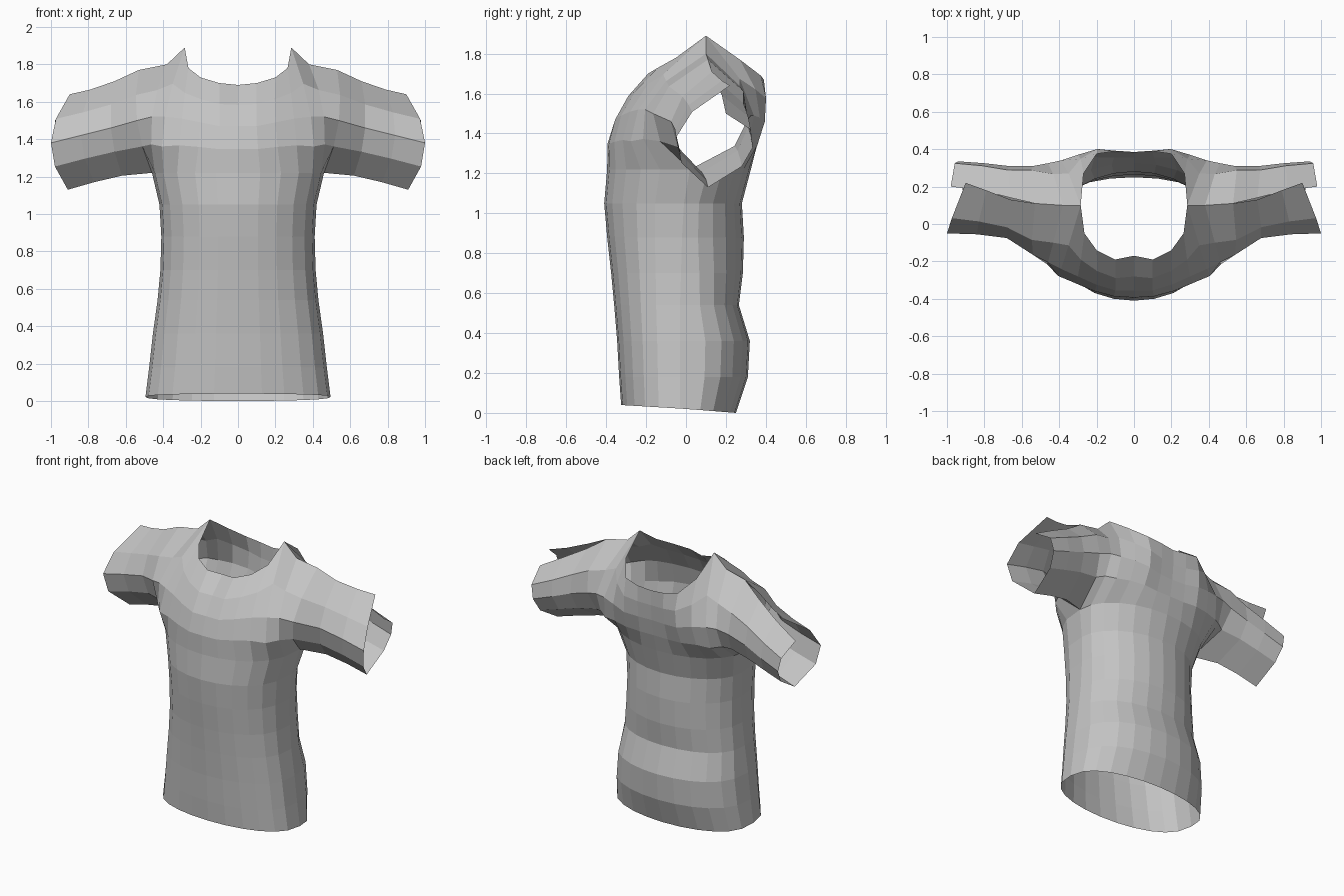
import bpy, bmesh, math
from mathutils import Vector as V

if "Cube" in bpy.data.objects:
    bpy.data.objects.remove(bpy.data.objects["Cube"])

grey = bpy.data.materials.new("grey cloth")
grey.diffuse_color = (0.55, 0.55, 0.55, 1)
grey.use_nodes = True
grey.node_tree.nodes["Principled BSDF"].inputs["Base Color"].default_value = grey.diffuse_color

# torso rings: height, half width, front y, back y, side seam y, roundness of back
RINGS = [(0.02, .495, -.325, .25, -.03, .75), (.18, .475, -.335, .31, -.03, .75),
         (.36, .455, -.345, .32, -.03, .75), (.54, .43, -.36, .265, -.03, .8),
         (.70, .415, -.375, .285, -.025, .9), (.88, .41, -.395, .29, -.02, 1),
         (1.05, .42, -.41, .28, -.01, 1), (1.22, .46, -.395, .325, .02, .9)]
STEPS = 6       # columns from the centre line to the side seam
ROWS = 4        # rows from chest to shoulder line

# shoulder line (top edges): the sleeve front overlaps the sleeve back at the cuff
NECK_F = [(0, -.17, 1.69), (.10, -.19, 1.70), (.20, -.14, 1.73), (.265, -.05, 1.78)]
NECK_B = [(0, .385, 1.66), (.10, .39, 1.67), (.20, .375, 1.69), (.27, .27, 1.77)]
RIDGE = [(.285, .10, 1.89), (.38, .10, 1.80), (.53, .11, 1.77)]
CUFF_F = [(.66, .13, 1.71), (.79, .18, 1.665), (.90, .22, 1.64)]
CUFF_B = [(.66, .14, 1.68), (.82, .18, 1.59), (.98, .20, 1.50)]
# middle of each column, where the cloth bulges most
MID_F = [(0, -.355, 1.47), (.10, -.355, 1.47), (.20, -.325, 1.49), (.30, -.28, 1.51),
         (.39, -.24, 1.52), (.46, -.205, 1.52), (.54, -.165, 1.50),
         (.68, -.075, 1.46), (.84, -.055, 1.42), (1.0, -.05, 1.38)]
MID_B = [(0, .375, 1.45), (.10, .38, 1.45), (.20, .395, 1.46), (.30, .37, 1.48),
         (.39, .34, 1.49), (.46, .325, 1.49), (.54, .31, 1.47),
         (.67, .31, 1.43), (.80, .325, 1.38), (.94, .335, 1.33)]
UNDER = [(.62, .08, 1.205), (.77, .10, 1.17), (.91, .11, 1.13)]   # sleeve underside


def ring(z, w, depth, seam, power):
    """Quarter-round row of torso points."""
    pts = []
    for k in range(STEPS + 1):
        a = k / STEPS * math.pi / 2
        pts.append(V((w * math.sin(a), seam + (depth - seam) * max(0, math.cos(a)) ** power, z)))
    return pts


def panel(name, back):
    """One half of the shirt (front or back): torso, yoke and half sleeve."""
    rows = []
    for i, (z, w, yf, yb, seam, rnd) in enumerate(RINGS):
        r = ring(z, w, yb if back else yf, seam, rnd if back else .75)
        if i == 0:                       # hem dips towards the back
            for p in r:
                p.z = .02 - .06 * p.y if p.y < 0 else max(0, .02 - .08 * p.y)
        rows.append(r)
    base = rows[-1] + [V(p) for p in UNDER]
    top = [V(p) for p in (NECK_B + RIDGE + CUFF_B if back else NECK_F + RIDGE + CUFF_F)]
    mid = [V(p) for p in (MID_B if back else MID_F)]
    rows[-1] = base
    for i in range(1, ROWS + 1):
        t = i / ROWS
        row = []
        for j, (b, m, e) in enumerate(zip(base, mid, top)):
            power = .7 if back and j >= STEPS else 1
            row.append(b.lerp(e, t) + (m - (b + e) / 2) * (4 * t * (1 - t)) ** power)
        rows.append(row)

    bm = bmesh.new()
    grid = [[bm.verts.new(p) for p in r] for r in rows]
    for lo, hi in zip(grid, grid[1:]):
        for j in range(min(len(lo), len(hi)) - 1):
            q = [lo[j], lo[j + 1], hi[j + 1], hi[j]]
            bm.faces.new(q[::-1] if back else q)
    me = bpy.data.meshes.new(name)
    bm.to_mesh(me)
    bm.free()
    me.materials.append(grey)
    ob = bpy.data.objects.new(name, me)
    bpy.context.collection.objects.link(ob)
    mirror = ob.modifiers.new("mirror", 'MIRROR')
    mirror.use_clip = True
    return ob


panel("shirt_front", False)
panel("shirt_back", True)
